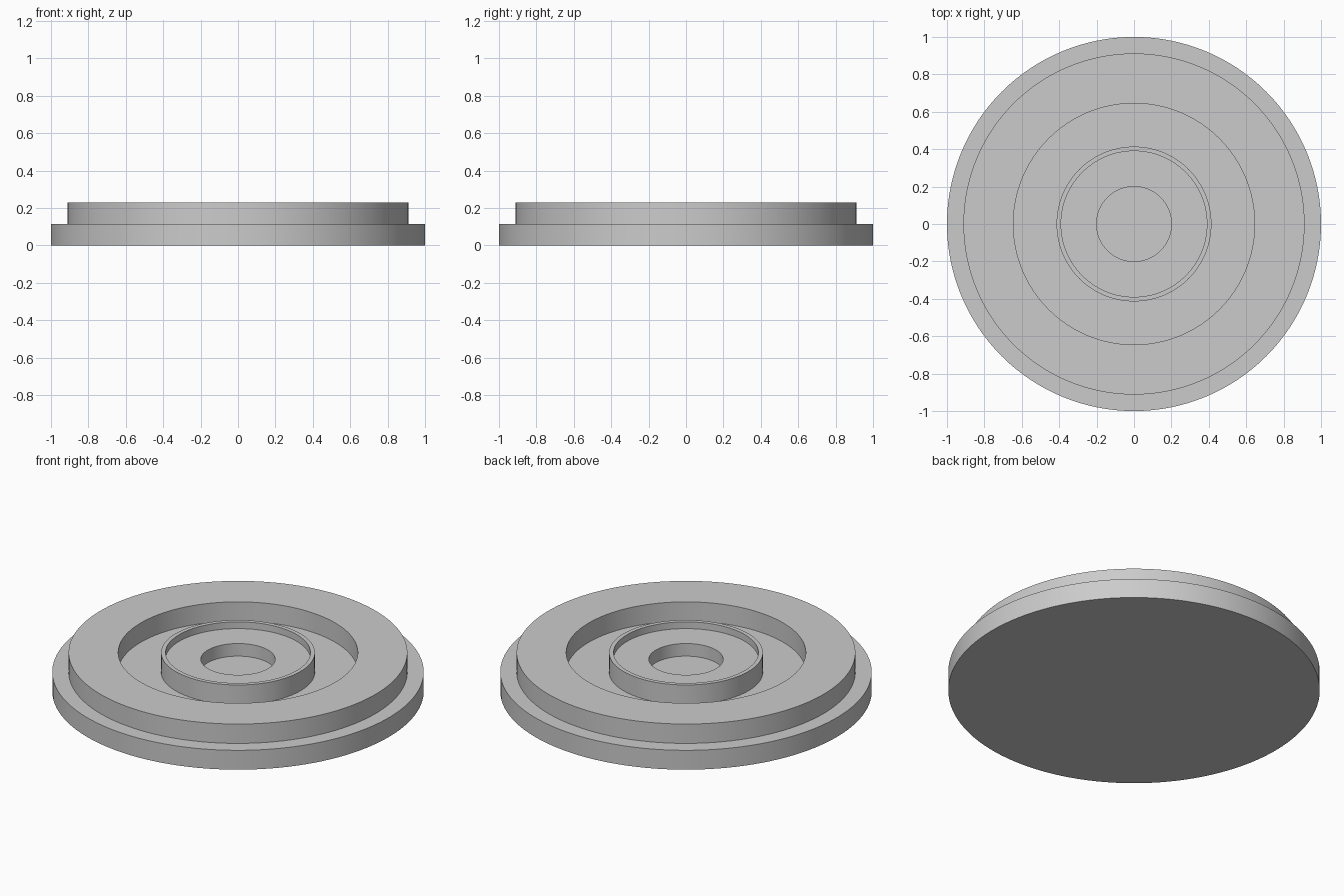
import bpy, bmesh, math

if "Cube" in bpy.data.objects:
    bpy.data.objects.remove(bpy.data.objects["Cube"])

SEGMENTS = 128
FLOOR, TOP = 0.115, 0.23

grey = bpy.data.materials.new("plain grey")
grey.diffuse_color = (0.6, 0.6, 0.6, 1)
grey.use_nodes = True
grey.node_tree.nodes["Principled BSDF"].inputs["Base Color"].default_value = grey.diffuse_color


def lathe(name, profile):
    """Spin an (r, z) profile about the z axis; points at r = 0 close the part."""
    bm = bmesh.new()
    verts = [bm.verts.new((r, 0, z)) for r, z in profile]
    edges = [bm.edges.new(pair) for pair in zip(verts, verts[1:])]
    bmesh.ops.spin(bm, geom=verts + edges, cent=(0, 0, 0), axis=(0, 0, 1),
                   angle=2 * math.pi, steps=SEGMENTS, use_duplicate=False)
    bmesh.ops.remove_doubles(bm, verts=bm.verts, dist=1e-5)
    bmesh.ops.recalc_face_normals(bm, faces=bm.faces)
    mesh = bpy.data.meshes.new(name)
    bm.to_mesh(mesh)
    bm.free()
    mesh.materials.append(grey)
    obj = bpy.data.objects.new(name, mesh)
    bpy.context.collection.objects.link(obj)
    bpy.ops.object.select_all(action='DESELECT')
    obj.select_set(True)
    bpy.context.view_layer.objects.active = obj
    bpy.ops.object.shade_smooth_by_angle(angle=math.radians(30))
    return obj


# One turned body: flange, raised outer ring, groove, lipped hub, centre pocket
lathe("turned_disc", [
    (0, 0), (1.0, 0), (1.0, FLOOR),               # base flange
    (0.912, FLOOR), (0.912, TOP), (0.645, TOP),   # outer ring
    (0.645, FLOOR), (0.414, FLOOR),               # groove
    (0.414, TOP), (0.39, TOP), (0.39, 0.19),      # hub with thin lip
    (0.2, 0.19), (0.2, FLOOR), (0, FLOOR),        # centre pocket
])
